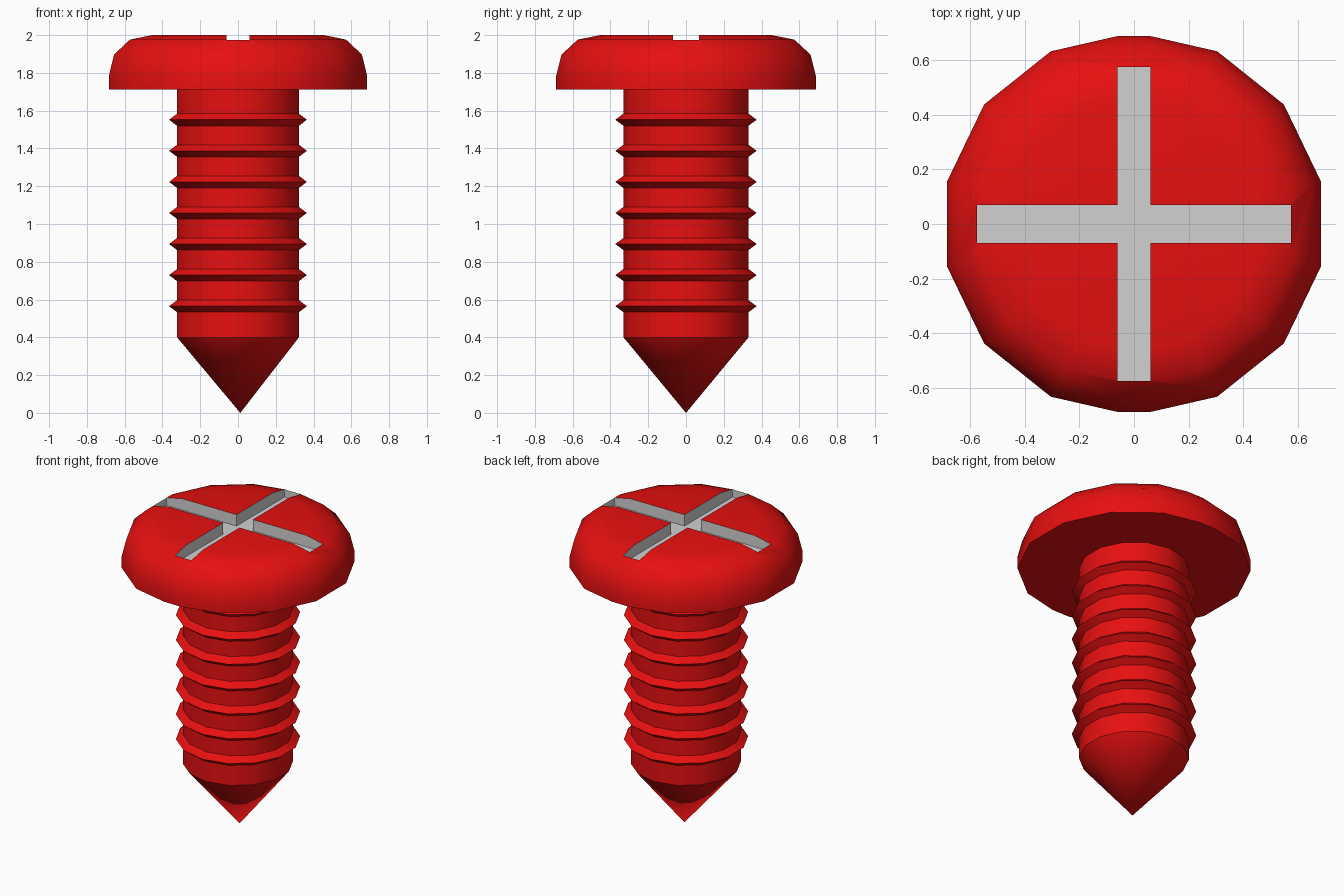
import bpy, bmesh, math
from mathutils import Vector

SIDES = 14

cube = bpy.data.objects.get("Cube")
if cube:
    bpy.data.objects.remove(cube, do_unlink=True)


def make_material(name, colour):
    mat = bpy.data.materials.new(name)
    mat.use_nodes = True
    mat.diffuse_color = colour
    mat.node_tree.nodes["Principled BSDF"].inputs["Base Color"].default_value = colour
    return mat


red = make_material("red paint", (0.8, 0.005, 0.005, 1))
grey = make_material("slot grey", (0.64, 0.64, 0.64, 1))


def ring_points(radius, z, notch=0):
    """One polygon loop; the front and back corners can be cut flat to a given half width."""
    step = 2 * math.pi / SIDES
    points = []
    for i in range(SIDES):
        a = (i + 0.5) * step
        x, y = radius * math.cos(a), radius * math.sin(a)
        if notch and abs(x) < 0.001:
            side = math.copysign(1, y)
            flat_y = y - side * notch * math.tan(step / 2)
            points += [Vector((side * notch, flat_y, z)), Vector((-side * notch, flat_y, z))]
        else:
            points.append(Vector((x, y, z)))
    return points


def link(name, bm, materials):
    bmesh.ops.recalc_face_normals(bm, faces=bm.faces)
    mesh = bpy.data.meshes.new(name)
    bm.to_mesh(mesh)
    bm.free()
    for mat in materials:
        mesh.materials.append(mat)
    obj = bpy.data.objects.new(name, mesh)
    bpy.context.collection.objects.link(obj)
    return obj


def lathe(name, profile, materials, notch=0, tip=None):
    """Stack polygon loops from top to bottom, closed by caps or by a pointed tip."""
    bm = bmesh.new()
    loops = [[bm.verts.new(p) for p in ring_points(r, z, notch)] for r, z in profile]
    bm.faces.new(loops[0])
    for upper, lower in zip(loops, loops[1:]):
        for i in range(len(upper)):
            j = (i + 1) % len(upper)
            bm.faces.new((upper[i], upper[j], lower[j], lower[i]))
    last = loops[-1]
    if tip:
        point = bm.verts.new(tip)
        for i in range(len(last)):
            bm.faces.new((last[i], last[(i + 1) % len(last)], point))
    else:
        bm.faces.new(last)
    return link(name, bm, materials)


def smooth(obj, degrees):
    bpy.ops.object.select_all(action="DESELECT")
    obj.select_set(True)
    bpy.context.view_layer.objects.active = obj
    bpy.ops.object.shade_smooth_by_angle(angle=math.radians(degrees))


# Rounded head
head = lathe("screw_head",
             [(0.467, 2.0), (0.587, 1.976), (0.673, 1.897), (0.701, 1.785), (0.701, 1.712)],
             [red, grey], notch=0.06)

# Cross-shaped cutter for the driver slot, its faces grey
half_x, half_y, reach, floor = 0.06, 0.07, 0.574, 1.925
quarter = [(reach, half_y), (half_x, half_y), (half_x, reach)]
outline = quarter + [(-x, y) for x, y in reversed(quarter)]
outline += [(-x, -y) for x, y in outline]
bm = bmesh.new()
base = bm.faces.new([bm.verts.new((x, y, floor)) for x, y in outline])
top = bmesh.ops.extrude_face_region(bm, geom=[base])
bmesh.ops.translate(bm, vec=(0, 0, 0.3),
                    verts=[v for v in top["geom"] if isinstance(v, bmesh.types.BMVert)])
for face in bm.faces:
    face.material_index = 1
cutter = link("slot_cutter", bm, [red, grey])
cutter.hide_render = True

cut = head.modifiers.new("driver slot", "BOOLEAN")
cut.operation = "DIFFERENCE"
cut.solver = "EXACT"
cut.object = cutter
bpy.context.view_layer.objects.active = head
bpy.ops.object.modifier_apply(modifier=cut.name)
bpy.data.objects.remove(cutter, do_unlink=True)
smooth(head, 40)

# Shaft with evenly spaced ridges and a pointed end
profile = [(0.331, 1.712)]
for i in range(7):
    z = 1.552 - i * 0.1645
    profile += [(0.331, z + 0.032), (0.374, z), (0.331, z - 0.032)]
profile.append((0.331, 0.4))
shaft = lathe("threaded_shaft", profile, [red], tip=(0.012, 0, 0))
smooth(shaft, 35)
